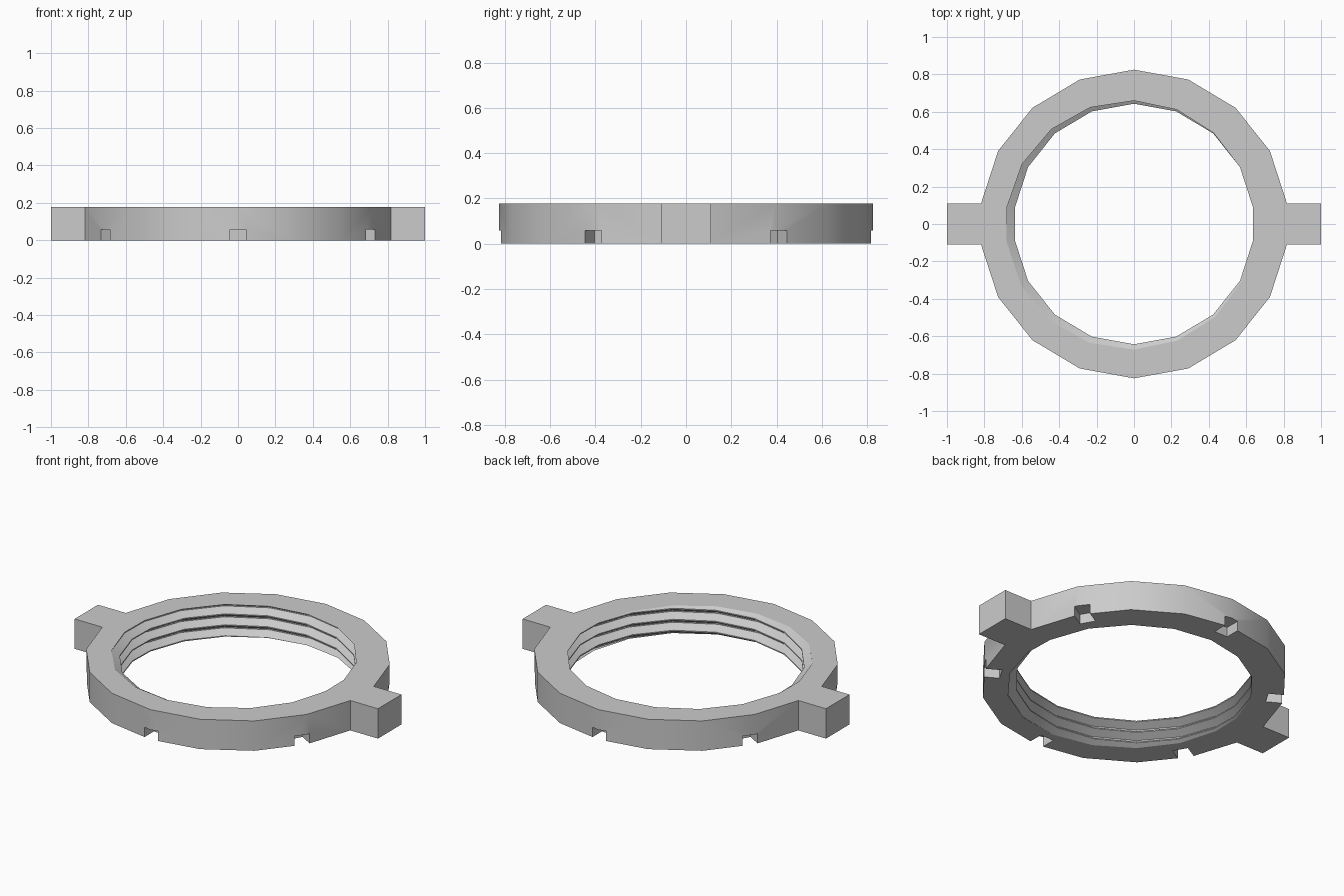
import bpy, bmesh
from math import radians, cos, sin, tau
from mathutils import Matrix

cube = bpy.data.objects.get("Cube")
if cube:
    bpy.data.objects.remove(cube)

HEIGHT, OUTER, ROOT, CREST = 0.178, 0.825, 0.688, 0.643
PITCH = 0.0654
PROFILE = [0, 0.1, 0.5, 0.6]          # thread corners along one pitch
ROOT_ANGLE = radians(200)             # where the groove meets the top face
START = HEIGHT - PITCH * (0.05 + ROOT_ANGLE / tau)

grey = bpy.data.materials.new("light grey")
grey.use_nodes = True
colour = (0.6, 0.6, 0.6, 1)
grey.diffuse_color = colour
grey.node_tree.nodes["Principled BSDF"].inputs["Base Color"].default_value = colour


def thread_radius(phase):
    phase %= 1
    if phase < 0.1:
        blend = 0
    elif phase < 0.5:
        blend = (phase - 0.1) / 0.4
    elif phase < 0.6:
        blend = 1
    else:
        blend = (1 - phase) / 0.4
    return ROOT + (CREST - ROOT) * blend


def finish(bm, name):
    bmesh.ops.recalc_face_normals(bm, faces=bm.faces[:])
    mesh = bpy.data.meshes.new(name)
    bm.to_mesh(mesh)
    bm.free()
    obj = bpy.data.objects.new(name, mesh)
    mesh.materials.append(grey)
    bpy.context.collection.objects.link(obj)
    return obj


# Ring body: closed section swept round, with a helical thread on the inside
bm = bmesh.new()
angles = [radians(side + 7.7 + 20.575 * k) for side in (0, 180) for k in range(9)]
angles.append(angles[0] + tau)
columns = []
for a in angles:
    section = [(OUTER, HEIGHT), (OUTER, 0)]
    for turn in range(-6, 3):
        for corner in PROFILE:
            z = START + PITCH * (turn + corner + a / tau)
            z = min(max(z, 0), HEIGHT)
            section.append((thread_radius((z - START) / PITCH - a / tau), z))
    columns.append([bm.verts.new((r * cos(a), r * sin(a), z)) for r, z in section])

for i, (c, d) in enumerate(zip(columns, columns[1:])):
    if i == len(columns) - 2:
        # the thread climbs one turn, so the last column matches the first shifted
        shift = len(PROFILE)
        d = d[:2] + [columns[0][min(2 + k + shift, len(d) - 1)] for k in range(len(d) - 2)]
        d[:2] = columns[0][:2]
    for k in range(len(c)):
        n = (k + 1) % len(c)
        corners = list(dict.fromkeys((c[k], c[n], d[n], d[k])))
        if len(corners) > 2 and not bm.faces.get(corners):
            bm.faces.new(corners)
bmesh.ops.remove_doubles(bm, verts=bm.verts[:], dist=0.00005)
bmesh.ops.dissolve_degenerate(bm, edges=bm.edges[:], dist=0.00005)
bmesh.ops.delete(bm, geom=[v for v in bm.verts if not v.link_faces], context='VERTS')
bmesh.ops.recalc_face_normals(bm, faces=bm.faces[:])

# Side lugs pulled out of the two narrow outer faces
for side in (-1, 1):
    face = max(bm.faces, key=lambda f: f.calc_center_median().x * side)
    out = bmesh.ops.extrude_face_region(bm, geom=[face])
    if face.is_valid:
        bm.faces.remove(face)
    for v in out["geom"]:
        if isinstance(v, bmesh.types.BMVert):
            v.co.x = side
ring = finish(bm, "threaded_ring")

# Six notches round the lower outer edge
bm = bmesh.new()
for k in range(6):
    place = (Matrix.Rotation(radians(30 + 60 * k), 4, 'Z')
             @ Matrix.Translation((0.83, 0, 0))
             @ Matrix.Diagonal((0.2, 0.088, 0.116, 1)))
    bmesh.ops.create_cube(bm, size=1, matrix=place)
cutter = finish(bm, "notch_cutter")
cutter.hide_render = True

cut = ring.modifiers.new("notches", 'BOOLEAN')
cut.operation = 'DIFFERENCE'
cut.solver = 'EXACT'
cut.object = cutter
bpy.context.view_layer.objects.active = ring
ring.select_set(True)
bpy.ops.object.modifier_apply(modifier=cut.name)
bpy.data.objects.remove(cutter)
bpy.ops.object.shade_smooth_by_angle(angle=radians(30))
